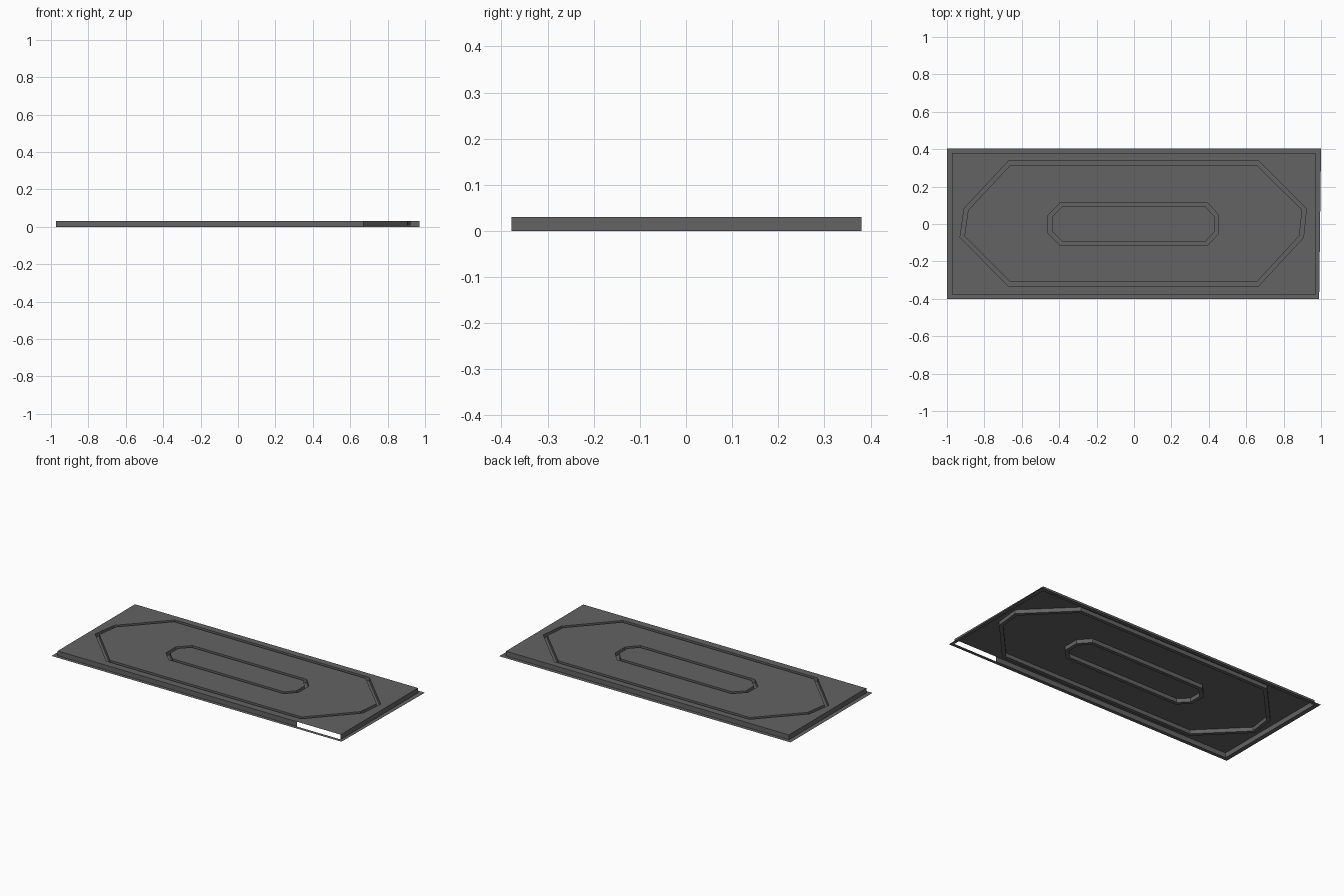
import bpy, bmesh
from mathutils import Vector

if "Cube" in bpy.data.objects:
    bpy.data.objects.remove(bpy.data.objects["Cube"], do_unlink=True)

TOP, GROOVE_Z, GROOVE_W = 0.03, 0.006, 0.022

steel = bpy.data.materials.new("dark grey steel")
steel.use_nodes = True
grey = (0.125, 0.125, 0.125, 1)
steel.diffuse_color = grey
steel.node_tree.nodes["Principled BSDF"].inputs["Base Color"].default_value = grey


def loop(bm, points, z):
    return [bm.verts.new((p[0], p[1], z)) for p in points]


def bridge(bm, a, b, skip=()):
    """Quads from loop a inward to loop b, both counter-clockwise."""
    n = len(a)
    for i in range(n):
        if i not in skip:
            j = (i + 1) % n
            bm.faces.new((a[i], a[j], b[j], b[i]))


def inset(points, d):
    """Offset a counter-clockwise outline inward by d with mitred corners."""
    pts = [Vector(p) for p in points]
    out = []
    for i, p in enumerate(pts):
        e1 = (p - pts[i - 1]).normalized()
        e2 = (pts[(i + 1) % len(pts)] - p).normalized()
        n1, n2 = Vector((-e1.y, e1.x)), Vector((-e2.y, e2.x))
        out.append(p + (n1 + n2) * d / (1 + n1.dot(n2)))
    return out


def finish(bm, name):
    mesh = bpy.data.meshes.new(name)
    bm.to_mesh(mesh)
    bm.free()
    mesh.materials.append(steel)
    obj = bpy.data.objects.new(name, mesh)
    bpy.context.collection.objects.link(obj)


# Outlines, counter-clockwise from the front left corner
rim = [(-1, -0.4), (0.99, -0.4), (1, 0.404), (-1, 0.404)]
body = [(-0.973, -0.378), (0.97, -0.378), (0.97, 0.38), (-0.973, 0.38)]
outer = [(-0.93, -0.072), (-0.67, -0.333), (0.665, -0.333), (0.906, -0.072),
         (0.922, 0.083), (0.665, 0.338), (-0.67, 0.338), (-0.908, 0.083)]
inner = [(-0.46, -0.05), (-0.393, -0.115), (0.393, -0.115), (0.453, -0.05),
         (0.453, 0.047), (0.393, 0.115), (-0.393, 0.115), (-0.46, 0.047)]

# Flat flange around the foot
bm = bmesh.new()
bridge(bm, loop(bm, rim, 0), loop(bm, body, 0))
finish(bm, "flange")

# Side walls, with an open slot at the right end of the front wall
bm = bmesh.new()
low, high = loop(bm, body, 0), loop(bm, body, TOP)
bridge(bm, low, high, skip=(0,))
slot = [bm.verts.new((0.67, body[0][1], z)) for z in (0, TOP)]
bm.faces.new((low[0], slot[0], slot[1], high[0]))
finish(bm, "side_walls")

# Top panel with two pressed channels
bm = bmesh.new()
frame = loop(bm, body, TOP)
edge = loop(bm, outer, TOP)
for i in range(4):
    a, b, c = edge[2 * i], edge[2 * i + 1], edge[(2 * i + 2) % 8]
    bm.faces.new((frame[i], b, a))
    bm.faces.new((frame[i], frame[(i + 1) % 4], c, b))


def channel(bm, start, points):
    """Press a flat-bottomed channel inside the start loop."""
    small = inset(points, GROOVE_W)
    for pts, z in ((points, GROOVE_Z), (small, GROOVE_Z), (small, TOP)):
        nxt = loop(bm, pts, z)
        bridge(bm, start, nxt)
        start = nxt
    return start


field = channel(bm, edge, outer)
ring = loop(bm, inner, TOP)
bridge(bm, field, ring)
bm.faces.new(channel(bm, ring, inner))
finish(bm, "top_panel")
